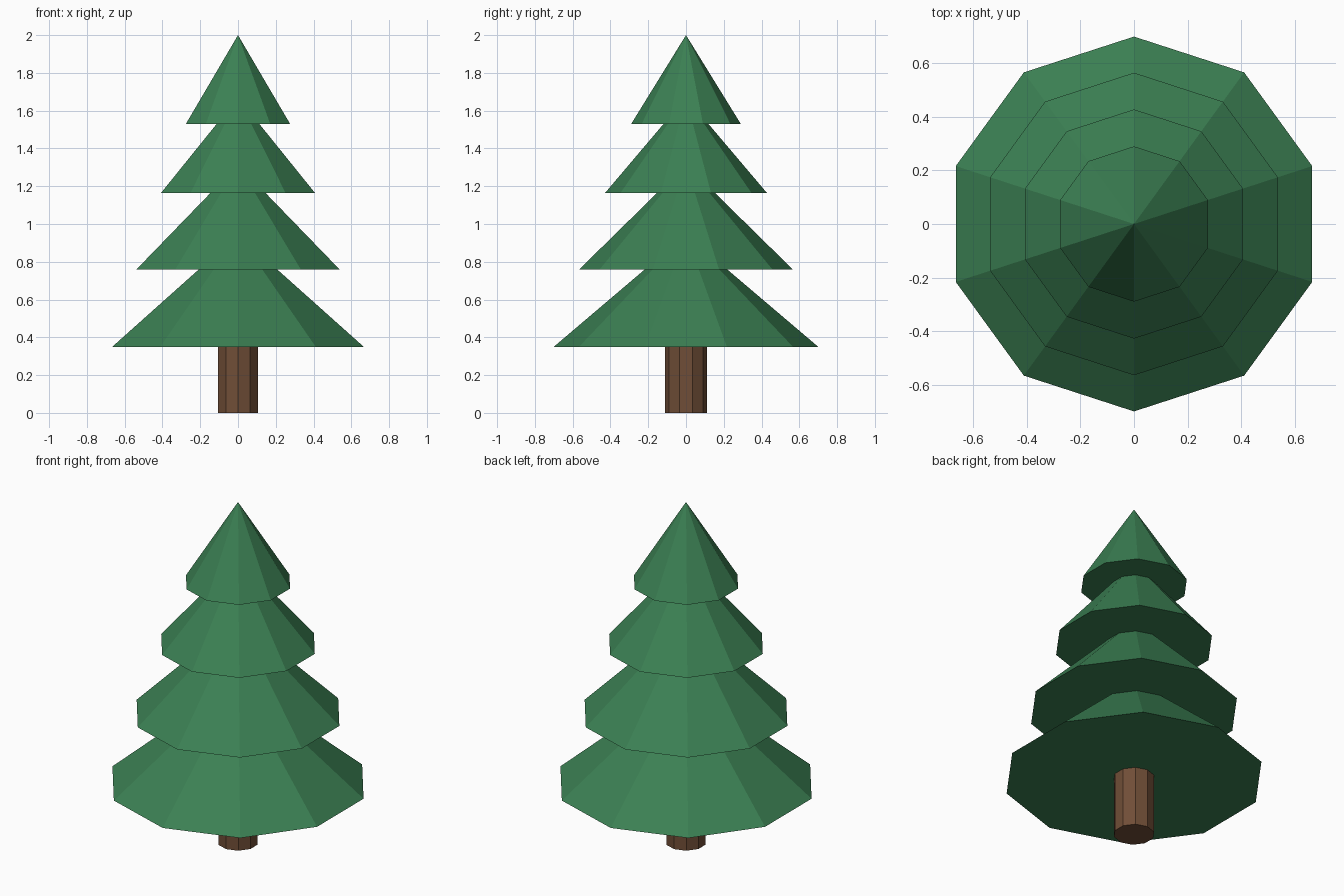
import bpy

if "Cube" in bpy.data.objects:
    bpy.data.objects.remove(bpy.data.objects["Cube"])


def material(name, rgb):
    m = bpy.data.materials.new(name)
    m.diffuse_color = (*rgb, 1.0)
    m.use_nodes = True
    m.node_tree.nodes["Principled BSDF"].inputs["Base Color"].default_value = m.diffuse_color
    return m


green = material("pine green", (0.044, 0.216, 0.087))
brown = material("bark brown", (0.162, 0.076, 0.038))


def ten_sided(name, z0, z1, r_bottom, r_top, mat):
    """Flat-shaded ten-sided cone or prism between two heights."""
    bpy.ops.mesh.primitive_cone_add(
        vertices=10, radius1=r_bottom, radius2=r_top, depth=z1 - z0,
        end_fill_type='NGON', location=(0, 0, (z0 + z1) / 2))
    obj = bpy.context.object
    obj.name = name
    obj.data.materials.append(mat)
    return obj


# Trunk
ten_sided("trunk", 0.0, 0.38, 0.11, 0.11, brown)

# Foliage tiers, bottom to top: base height, apex height, radius
tiers = [(0.35, 0.945, 0.70), (0.76, 1.315, 0.565),
         (1.165, 1.67, 0.428), (1.53, 2.0, 0.29)]
for i, (base, apex, radius) in enumerate(tiers, 1):
    ten_sided(f"foliage_tier_{i}", base, apex, radius, 0.0, green)
